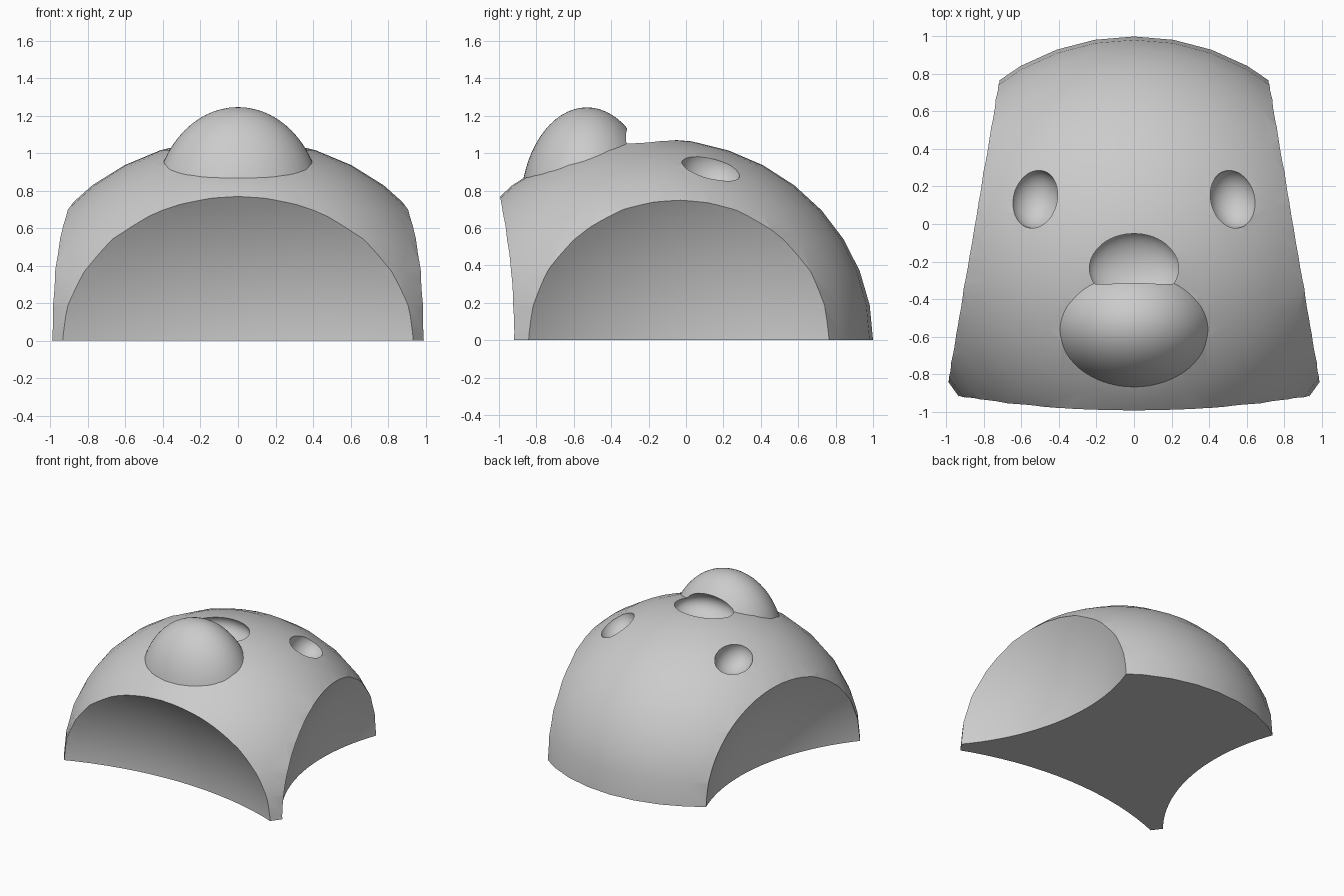
import bpy
import bmesh
from math import radians

# Remove the default cube only
cube = bpy.data.objects.get("Cube")
if cube:
    bpy.data.objects.remove(cube, do_unlink=True)

# Single plain grey
grey = bpy.data.materials.new("plain_grey")
grey.use_nodes = True
color = (0.6, 0.6, 0.6, 1)
grey.diffuse_color = color
grey.node_tree.nodes["Principled BSDF"].inputs["Base Color"].default_value = color


def ellipsoid(name, center, radii, segments=64, rings=33, rotation=(0, 0, 0), half=False):
    """Ellipsoid object; half=True keeps the upper part with a flat closed base."""
    bm = bmesh.new()
    bmesh.ops.create_uvsphere(bm, u_segments=segments, v_segments=rings, radius=1)
    if half:
        below = [v for v in bm.verts if v.co.z < -0.001]
        bmesh.ops.delete(bm, geom=below, context='VERTS')
        bmesh.ops.holes_fill(bm, edges=[e for e in bm.edges if e.is_boundary])
    bmesh.ops.scale(bm, vec=radii, verts=bm.verts)
    bmesh.ops.recalc_face_normals(bm, faces=bm.faces)
    mesh = bpy.data.meshes.new(name)
    bm.to_mesh(mesh)
    bm.free()
    mesh.materials.append(grey)
    obj = bpy.data.objects.new(name, mesh)
    obj.location = center
    obj.rotation_euler = [radians(a) for a in rotation]
    bpy.context.collection.objects.link(obj)
    return obj


def combine(target, tool, operation):
    """Apply a boolean to the target, then drop the tool."""
    tool.hide_render = True
    bpy.context.view_layer.update()
    mod = target.modifiers.new(operation.lower(), 'BOOLEAN')
    mod.operation = operation
    mod.solver = 'EXACT'
    mod.object = tool
    bpy.context.view_layer.objects.active = target
    bpy.ops.object.modifier_apply(modifier=mod.name)
    bpy.data.objects.remove(tool, do_unlink=True)


# Domed shell with a flat base
shell = ellipsoid("domed_shell", (0, -0.175, 0), (1.21, 1.175, 1.08), 36, 18, half=True)

# Raised bump near the front
combine(shell, ellipsoid("bump", (0, -0.53, 0.7), (0.448, 0.356, 0.545), 64, 32), 'UNION')

# Shallow scoop across the front
combine(shell, ellipsoid("front_scoop", (0, -3.284, 0), (2.544, 2.544, 1.765), 128, 65), 'DIFFERENCE')

# Dent just behind the bump
combine(shell, ellipsoid("middle_dent", (0, -0.23, 1.02), (0.248, 0.195, 0.125)), 'DIFFERENCE')

# Side scoops and side dents, mirrored
for s in (1, -1):
    combine(shell, ellipsoid("side_scoop", (s * 2.238, 0.196, 0), (1.623, 1.623, 1.492),
                             128, 65, (0, 0, s * 9.5)), 'DIFFERENCE')
    combine(shell, ellipsoid("side_dent", (s * 0.53, 0.135, 0.925), (0.13, 0.16, 0.13),
                             rotation=(-15, s * 24, s * 2)), 'DIFFERENCE')

# Smooth surfaces with crisp cut edges
bpy.ops.object.select_all(action='DESELECT')
shell.select_set(True)
bpy.context.view_layer.objects.active = shell
bpy.ops.object.shade_smooth_by_angle(angle=radians(25))
